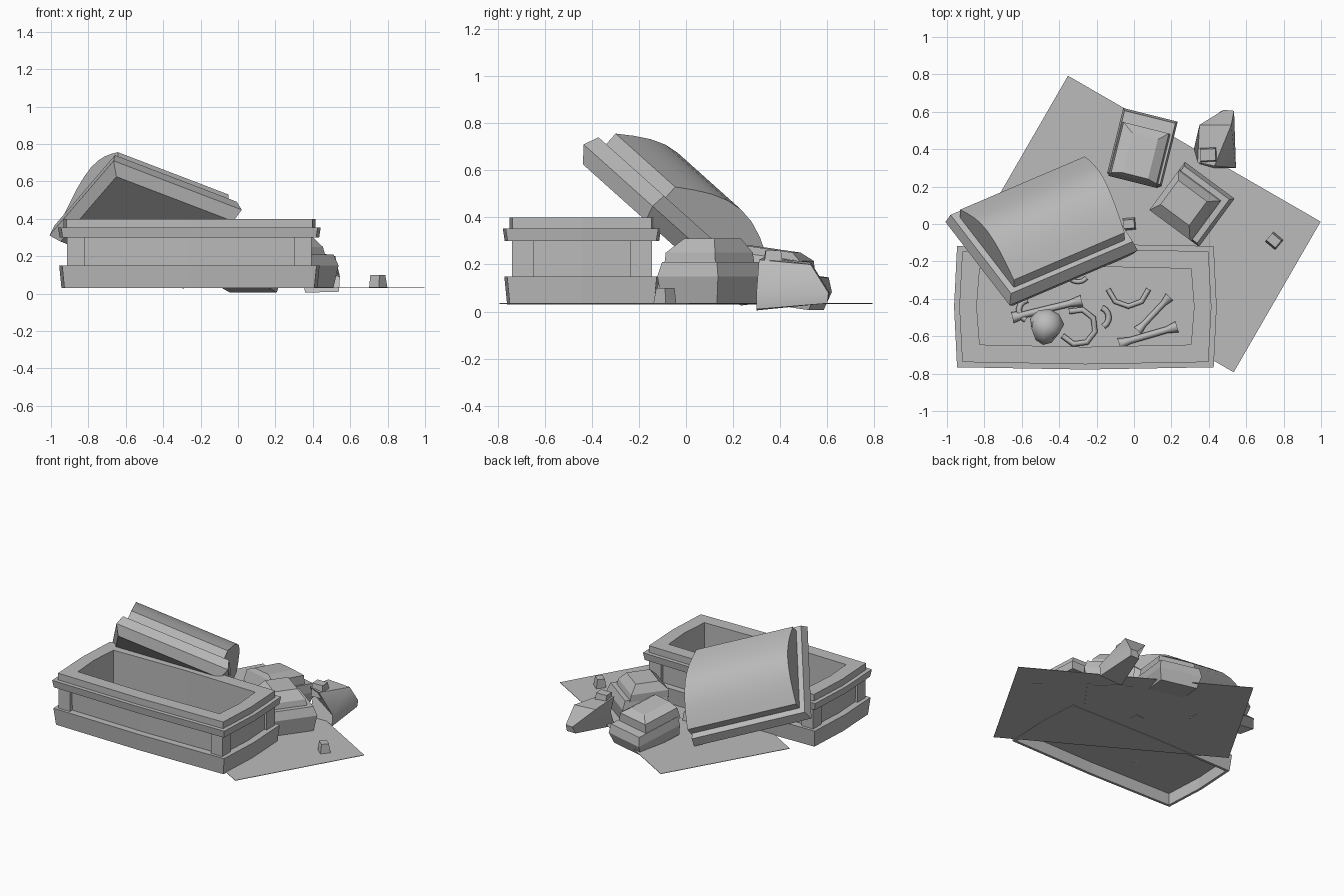
import bpy, bmesh
from math import radians, cos, sin, pi
from mathutils import Vector, Matrix

cube = bpy.data.objects.get("Cube")
if cube:
    bpy.data.objects.remove(cube)

stone = bpy.data.materials.new("stone_grey")
stone.use_nodes = True
GREY = (0.5, 0.5, 0.5, 1)
stone.diffuse_color = GREY
stone.node_tree.nodes["Principled BSDF"].inputs["Base Color"].default_value = GREY


def finish(name, bm, matrix=None, smooth=None):
    bmesh.ops.recalc_face_normals(bm, faces=bm.faces)
    me = bpy.data.meshes.new(name)
    bm.to_mesh(me)
    bm.free()
    me.materials.append(stone)
    ob = bpy.data.objects.new(name, me)
    bpy.context.collection.objects.link(ob)
    if matrix:
        ob.matrix_world = matrix
    if smooth:
        bpy.ops.object.select_all(action='DESELECT')
        ob.select_set(True)
        bpy.context.view_layer.objects.active = ob
        bpy.ops.object.shade_smooth_by_angle(angle=radians(smooth))
    return ob


def loft(name, rings, matrix=None, smooth=None, closed=False):
    """Skin equal-sized rings; cap both ends, or join last to first."""
    bm = bmesh.new()
    loops = [[bm.verts.new(p) for p in ring] for ring in rings]
    pairs = list(zip(loops, loops[1:]))
    if closed:
        pairs.append((loops[-1], loops[0]))
    else:
        bm.faces.new(loops[0])
        bm.faces.new(loops[-1])
    for a, b in pairs:
        for i in range(len(a)):
            j = (i + 1) % len(a)
            bm.faces.new((a[i], a[j], b[j], b[i]))
    return finish(name, bm, matrix, smooth)


def place(x, y, z, turn=0, tilt=0, roll=0):
    return (Matrix.Translation((x, y, z)) @ Matrix.Rotation(radians(turn), 4, 'Z')
            @ Matrix.Rotation(radians(tilt), 4, 'X') @ Matrix.Rotation(radians(roll), 4, 'Y'))


def rect(x0, x1, y0, y1, z, skew=0):
    return [(x0, y0, z), (x1, y0, z), (x1 + skew, y1, z), (x0, y1, z)]


# Coffin: one moulded wall section carried around a slightly bowed plan
CX, CY = -0.26, -0.442


def plan(inset, z):
    hx, hy = 0.68 - inset, 0.318 - inset
    bx, by = hx + 0.016, hy + 0.012
    pts = [(-hx, -hy), (0, -by), (hx, -hy), (bx, 0), (hx, hy), (0, by), (-hx, hy), (-bx, 0)]
    return [(CX + x, CY + y, z) for x, y in pts]


section = [(0.012, 0.03), (0, 0.15), (0.048, 0.15), (0.045, 0.3), (0.002, 0.3),
           (-0.006, 0.352), (0.022, 0.352), (0.022, 0.4), (0.115, 0.4),
           (0.115, 0.12), (0.03, 0.12), (0.03, 0.03)]
loft("coffin_walls", [plan(*s) for s in section], closed=True)
loft("coffin_floor", [plan(0.03, 0.115), plan(0.03, 0.13)])
for sx in (-1, 1):
    for sy in (-1, 1):
        px, py = CX + sx * 0.608, CY + sy * 0.252
        loft("corner_post", [rect(px - 0.046, px + 0.046, py - 0.046, py + 0.046, z)
                             for z in (0.14, 0.31)])

# Ground slab
loft("ground_slab", [rect(-0.78, 0.78, -0.465, 0.465, z) for z in (0.033, 0.036)],
     place(0.09, 0, 0, -30))

# Fallen lid: local x along the lid, y across it, z out of its face
u = Vector((0.867, 0.373, -0.329)).normalized()
n = Vector((0, 0.667, 0.745)).normalized()
v = n.cross(u).normalized()
u = v.cross(n)
lid = Matrix((u, v, n)).transposed().to_4x4()
lid.translation = (-0.665, -0.435, 0.71)
loft("lid_rim", [rect(0.04, 0.76, 0.04, 0.64, -0.065, 0.04),
                 rect(0, 0.79, 0, 0.69, 0, 0.04),
                 rect(0.02, 0.77, 0.02, 0.67, 0.065, 0.05)], lid)


def dome(name, x0, x1, width, base, rise, matrix, skew=0, start=0.0, steps=8):
    """Arched block: an arc across y, extruded along x."""
    arc = [(start, base - 0.03), (start, base + 0.06)]
    for i in range(1, steps):
        t = i / steps
        arc.append((start + width * t, base + 0.06 + rise * sin(pi * t)))
    arc += [(start + width, base + 0.06), (start + width, base - 0.03)]
    ends = [[(x + s * y, y, z) for y, z in arc] for x, s in ((x0, 0), (x1, skew))]
    return loft(name, ends, matrix, 40)


dome("lid_dome", 0.055, 0.73, 0.58, 0.065, 0.115, lid, 0.15, 0.05)

# Large broken lid piece nearest the coffin
piece = place(0.30, 0.10, 0.03, -36.5)
loft("broken_rim_front", [rect(-0.15, 0.15, -0.14, 0.15, 0),
                          rect(-0.16, 0.17, -0.15, 0.17, 0.12),
                          rect(-0.15, 0.15, -0.14, 0.15, 0.18)], piece)
loft("broken_dome_front", [rect(-0.16, 0.12, -0.15, 0.12, 0.17),
                           rect(-0.16, 0.11, -0.15, 0.11, 0.22),
                           rect(-0.13, 0.06, -0.09, 0.07, 0.28)], piece)

# Second broken piece, leaning behind it
lean = place(0.04, 0.39, 0.03, -14, -8)
loft("broken_rim_back", [rect(-0.13, 0.13, -0.17, 0.17, 0),
                         rect(-0.15, 0.15, -0.17, 0.19, 0.08),
                         rect(-0.14, 0.14, -0.17, 0.17, 0.14)], lean)
loft("broken_dome_back", [rect(-0.14, 0.13, -0.19, 0.11, 0.12),
                          rect(-0.13, 0.12, -0.18, 0.10, 0.2),
                          rect(-0.07, 0.07, -0.17, 0.05, 0.23)], lean)

# Loose boulder with a tapered crown, and rubble chips
loft("boulder", [[(0.36, 0.30, 0.005), (0.54, 0.30, 0.01), (0.53, 0.60, 0.035), (0.46, 0.60, 0.035)],
                 [(0.32, 0.40, 0.15), (0.545, 0.30, 0.09), (0.535, 0.605, 0.08), (0.48, 0.61, 0.08)],
                 [(0.34, 0.33, 0.23), (0.43, 0.31, 0.22), (0.52, 0.53, 0.2), (0.35, 0.53, 0.21)]], smooth=35)
for x, y, z, s, turn in ((0.75, -0.09, 0.03, 0.035, -40), (-0.025, 0.0, 0.03, 0.033, 5),
                         (0.40, 0.37, 0.17, 0.045, 2)):
    loft("rubble_chip", [rect(-s, s, -s, s, 0), rect(-s, s * 0.8, -s * 0.7, s * 0.7, 2 * s)],
         place(x, y, z, turn))


# Bones lying on the coffin floor
def bone(name, points, radius, knob=0.0):
    cu = bpy.data.curves.new(name, 'CURVE')
    cu.dimensions = '3D'
    cu.bevel_depth = radius
    cu.bevel_resolution = 1
    cu.use_fill_caps = True
    sp = cu.splines.new('POLY')
    sp.points.add(len(points) - 1)
    for k, (x, y) in enumerate(points):
        sp.points[k].co = (x, y, 0.145, 1)
        if k in (0, len(points) - 1):
            sp.points[k].radius = 1 + knob
    cu.materials.append(stone)
    bpy.context.collection.objects.link(bpy.data.objects.new(name, cu))


def long_bone(name, a, b, r):
    a, b = Vector(a), Vector(b)
    bone(name, [a, a.lerp(b, 0.18), a.lerp(b, 0.82), b], r, 0.7)


def arc_bone(name, x, y, r, start, end, thick, steps=6):
    angles = [radians(start + (end - start) * i / steps) for i in range(steps + 1)]
    bone(name, [(x + r * cos(t), y + r * sin(t)) for t in angles], thick)


long_bone("arm_bone", (-0.65, -0.5), (-0.28, -0.41), 0.018)
long_bone("thigh_bone", (0.02, -0.57), (0.19, -0.39), 0.016)
long_bone("shin_bone", (-0.08, -0.64), (0.23, -0.55), 0.018)
arc_bone("pelvis", -0.3, -0.55, 0.095, -150, 120, 0.015)
arc_bone("rib_left", -0.19, -0.5, 0.055, -60, 70, 0.016)
arc_bone("rib_right", -0.56, -0.46, 0.055, 100, 250, 0.016)
arc_bone("jaw", -0.03, -0.33, 0.11, 190, 350, 0.014, 4)
arc_bone("small_rib", -0.3, -0.25, 0.06, 220, 320, 0.012, 4)

bm = bmesh.new()
bmesh.ops.create_uvsphere(bm, u_segments=10, v_segments=7, radius=0.1)
for vert in bm.verts:
    if vert.co.y < -0.03:
        vert.co.x *= 0.75
finish("skull", bm, place(-0.47, -0.55, 0.21, -10), 60)
